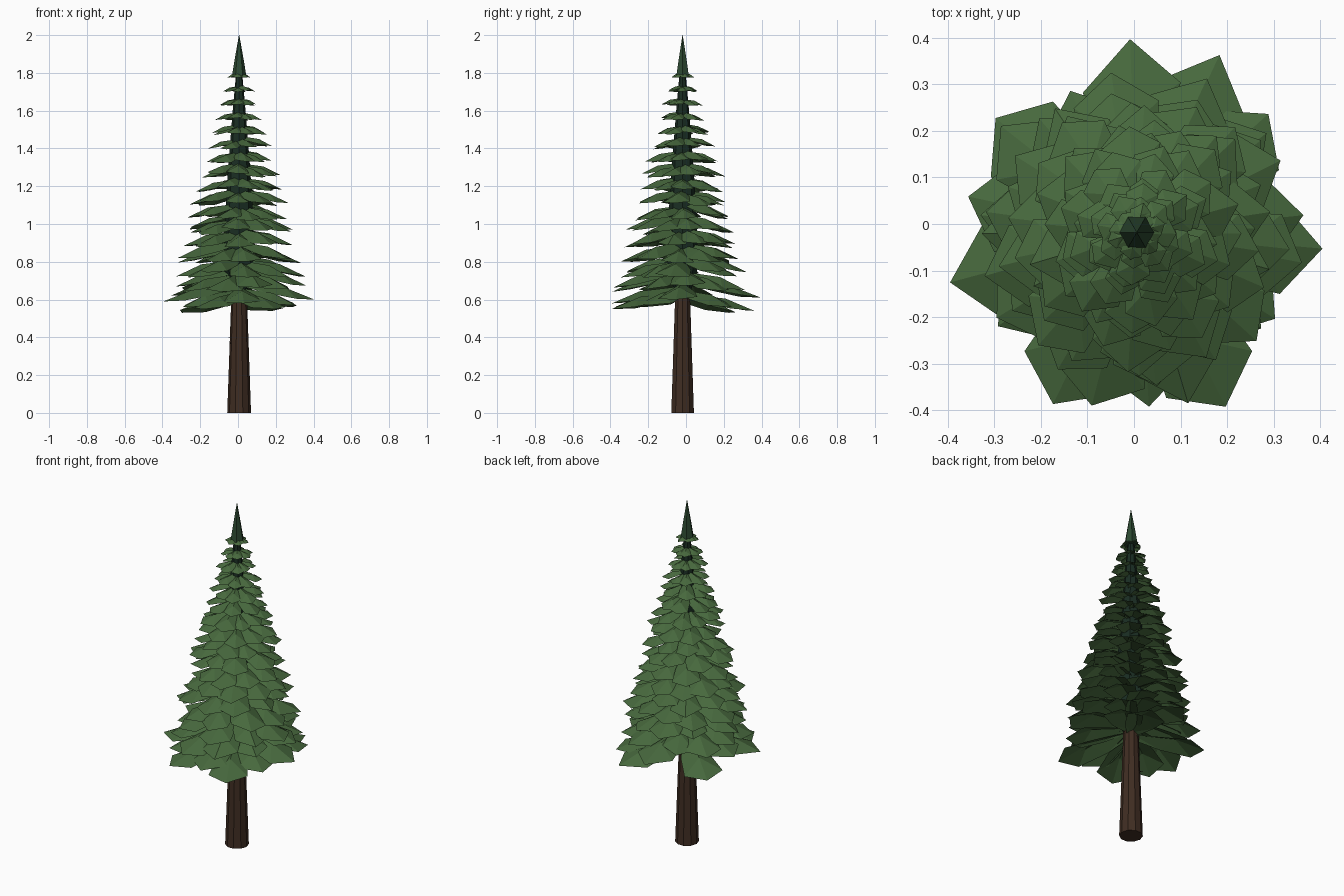
import bpy
import bmesh
import random
from math import sin, cos, pi, radians
from mathutils import Matrix, Vector

random.seed(4)
AXIS = Vector((0.006, -0.018, 0))

cube = bpy.data.objects.get("Cube")
if cube:
    bpy.data.objects.remove(cube, do_unlink=True)


def material(name, color):
    mat = bpy.data.materials.new(name)
    mat.use_nodes = True
    mat.diffuse_color = (*color, 1)
    bsdf = mat.node_tree.nodes["Principled BSDF"]
    bsdf.inputs["Base Color"].default_value = (*color, 1)
    bsdf.inputs["Roughness"].default_value = 0.9
    return mat


BARK = material("bark", (0.05, 0.026, 0.016))
NEEDLES = material("needles", (0.063, 0.14, 0.047))
CROWN = material("crown_needles", (0.025, 0.065, 0.03))
SHADE = material("shaded_needles", (0.01, 0.026, 0.016))


def make_object(name, bm, mat):
    mesh = bpy.data.meshes.new(name)
    bm.normal_update()
    bm.to_mesh(mesh)
    bm.free()
    mesh.materials.append(mat)
    obj = bpy.data.objects.new(name, mesh)
    obj.location = AXIS
    bpy.context.collection.objects.link(obj)
    return obj


def lathe(name, profile, sides, mat):
    """Flat-sided solid through (radius, height) rings, capped at both ends."""
    bm = bmesh.new()
    rings = [[bm.verts.new((r * cos(2 * pi * i / sides), r * sin(2 * pi * i / sides), z))
              for i in range(sides)] for r, z in profile]
    for low, high in zip(rings, rings[1:]):
        for i in range(sides):
            j = (i + 1) % sides
            bm.faces.new((low[i], low[j], high[j], high[i]))
    bm.faces.new(rings[0][::-1])
    bm.faces.new(rings[-1])
    return make_object(name, bm, mat)


def add_bough(bm, angle, length, tip_z, rise, width):
    """Arched, pointed bough: a raised ridge with drooping edges."""
    turn = Matrix.Rotation(angle, 3, "Z")
    roll = random.uniform(-0.08, 0.08)

    def vert(t, side, lift):
        z = tip_z + rise * (lift + roll * side)
        return bm.verts.new(turn @ Vector((t * length, side * width, z)))

    ridge = [vert(0.03, 0, 1.0), vert(0.6, 0, 0.72), vert(1, 0, 0)]
    for s in (1, -1):
        root = vert(0.03, 0.25 * s, 0.8)
        middle = vert(0.4, 0.75 * s, 0.42)
        shoulder = vert(0.78 + random.uniform(-0.06, 0.06), s, 0.1)
        for face in ((ridge[0], root, middle), (ridge[0], middle, ridge[1]),
                     (ridge[1], middle, shoulder), (ridge[1], shoulder, ridge[2])):
            bm.faces.new(face[::-s])


# Trunk and the dark inner foliage around it
lathe("trunk", [(0.063, 0), (0.042, 0.6), (0.008, 1.8)], 10, BARK)
lathe("inner_foliage", [(0.042, 0.64), (0.084, 0.78), (0.074, 1.05), (0.058, 1.3),
                        (0.034, 1.6), (0.016, 1.8)], 8, SHADE)

# Lowest, widest boughs: direction, reach, tip height
bm = bmesh.new()
for deg, reach, z in ((92, 0.415, 0.61), (65, 0.42, 0.54), (141, 0.39, 0.53),
                      (195, 0.415, 0.59), (214, 0.36, 0.56), (244, 0.41, 0.55),
                      (274, 0.375, 0.58), (297, 0.42, 0.55), (355, 0.4, 0.6),
                      (328, 0.35, 0.57), (42, 0.38, 0.56), (168, 0.37, 0.62)):
    add_bough(bm, radians(deg), reach, z, 0.09, 0.105)
make_object("lowest_boughs", bm, NEEDLES)

# Tiers of boughs shrinking towards the top
TIERS = 16
for tier in range(TIERS):
    z = 0.66 + 0.0745 * tier
    reach = 0.39 * (1 - (z - 0.6) / 1.3) ** 0.8
    count = 10 if tier < 5 else 9 if tier < 10 else 8
    bm = bmesh.new()
    for k in range(count):
        angle = 2 * pi * (k + random.uniform(-0.2, 0.2)) / count + tier * 2.4
        length = reach * random.uniform(0.86, 1.03)
        drop = random.uniform(-0.02, 0.018) * (reach / 0.38)
        add_bough(bm, angle, length, z + drop, 0.008 + 0.24 * length, 0.01 + 0.235 * length)
    make_object(f"bough_tier_{tier + 1}", bm, NEEDLES)

# Pointed crown with a jagged skirt
lathe("crown_tip", [(0.038, 1.785), (0.024, 1.87), (0.001, 2.0)], 6, CROWN)
bm = bmesh.new()
for k in range(6):
    add_bough(bm, k * pi / 3 + 0.3, random.uniform(0.045, 0.07), 1.775, 0.025, 0.02)
make_object("crown_skirt", bm, NEEDLES)

# Short dead twigs on the bare trunk
bm = bmesh.new()
for deg, z in ((215, 0.37), (150, 0.4)):
    turn = Matrix.Rotation(radians(deg), 4, "Z")
    tilt = Matrix.Rotation(pi / 2, 4, "Y")
    place = turn @ Matrix.Translation((0.05, 0, z)) @ tilt
    bmesh.ops.create_cone(bm, cap_ends=True, segments=4, radius1=0.004, radius2=0.001,
                          depth=0.03, matrix=place)
make_object("dead_twigs", bm, BARK)
